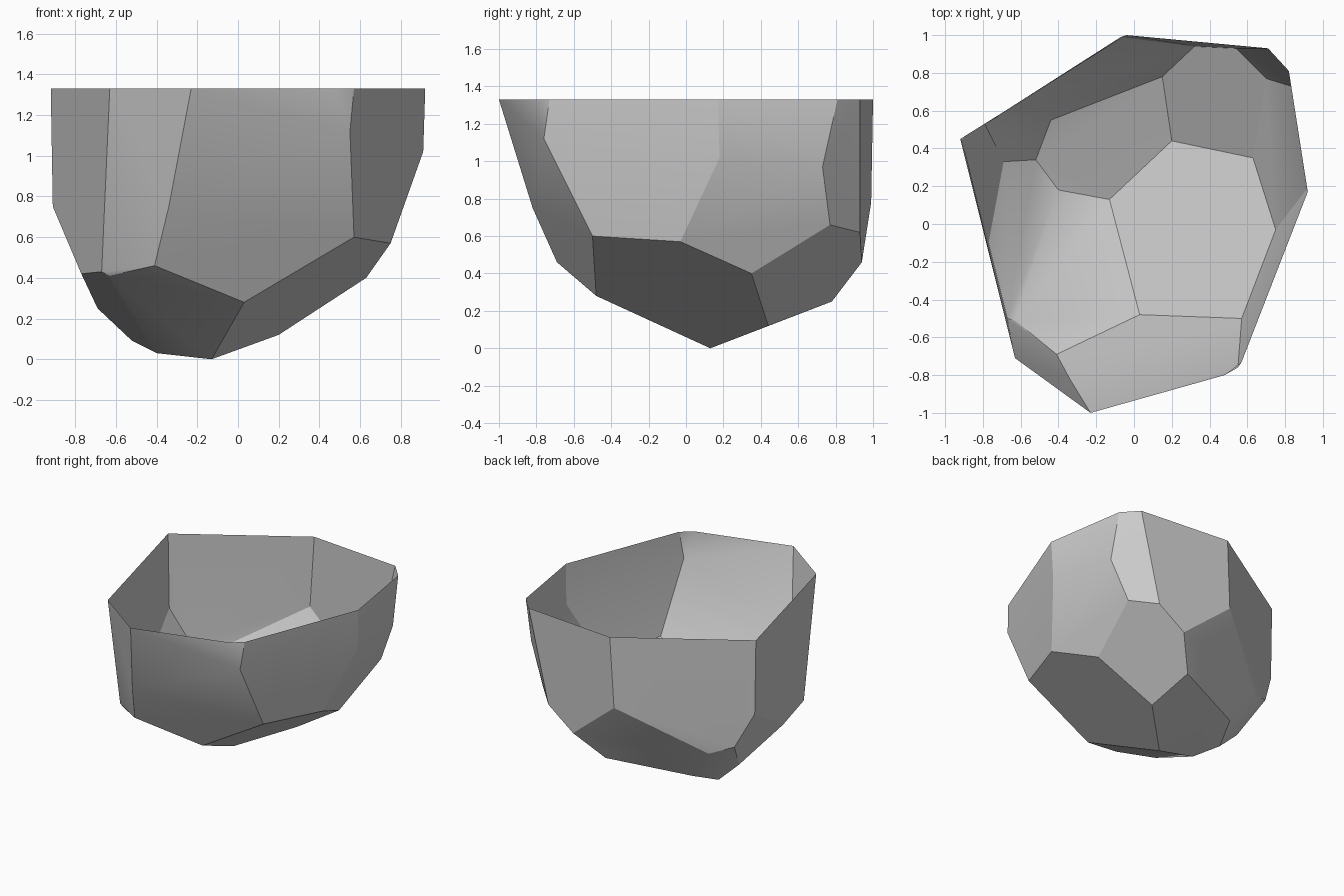
import bpy
import bmesh
from math import radians

cube = bpy.data.objects.get("Cube")
if cube:
    bpy.data.objects.remove(cube, do_unlink=True)

RIM_HEIGHT = 1.33

# Corners of the open rim
rim = [(-.92, .45), (-.04, 1), (.71, .93), (.82, .81), (.92, .17), (.57, -.73),
       (.48, -.8), (.38, -.83), (-.23, -1), (-.63, -.71)]

# Corners of the wall facets
wall = [(-.91, .45, .75), (-.07, .99, .78), (.83, .73, .97), (.91, .18, 1.02),
        (.55, -.76, 1.12), (-.34, -.82, .75), (.7, .77, .66), (.54, .93, .62),
        (.75, -.03, .57), (.57, -.5, .6), (-.79, .53, .49), (-.63, .62, .43)]

# Corners of the underside facets
base = [(.32, .94, .46), (.15, .78, .25), (-.44, .55, .18), (-.52, .34, .09),
        (-.69, .33, .25), (-.77, -.1, .42), (-.67, -.5, .43), (-.63, -.51, .41),
        (-.41, -.69, .46), (.03, -.48, .28), (.63, .35, .4), (.2, .44, .12),
        (-.13, .13, 0), (-.4, .18, .03)]

# Wrap the corners in a faceted shell
bm = bmesh.new()
for point in [(x, y, RIM_HEIGHT) for x, y in rim] + wall + base:
    bm.verts.new(point)
bmesh.ops.convex_hull(bm, input=bm.verts)
bmesh.ops.recalc_face_normals(bm, faces=bm.faces)

# Open the top
lid = [f for f in bm.faces if all(v.co.z > RIM_HEIGHT - .001 for v in f.verts)]
bmesh.ops.delete(bm, geom=lid, context='FACES')

# Merge nearly flat triangles into broad facets
bmesh.ops.dissolve_limit(bm, angle_limit=radians(3), verts=bm.verts, edges=bm.edges)

mesh = bpy.data.meshes.new("faceted_bowl")
bm.to_mesh(mesh)
bm.free()
bowl = bpy.data.objects.new("faceted_bowl", mesh)
bpy.context.collection.objects.link(bowl)

# Plain grey stone
stone = bpy.data.materials.new("stone_grey")
stone.use_nodes = True
grey = (.6, .6, .6, 1)
stone.diffuse_color = grey
stone.node_tree.nodes["Principled BSDF"].inputs["Base Color"].default_value = grey
mesh.materials.append(stone)

# Soften shallow creases and keep the facet edges sharp
bpy.ops.object.select_all(action='DESELECT')
bowl.select_set(True)
bpy.context.view_layer.objects.active = bowl
bpy.ops.object.shade_smooth_by_angle(angle=radians(25))
